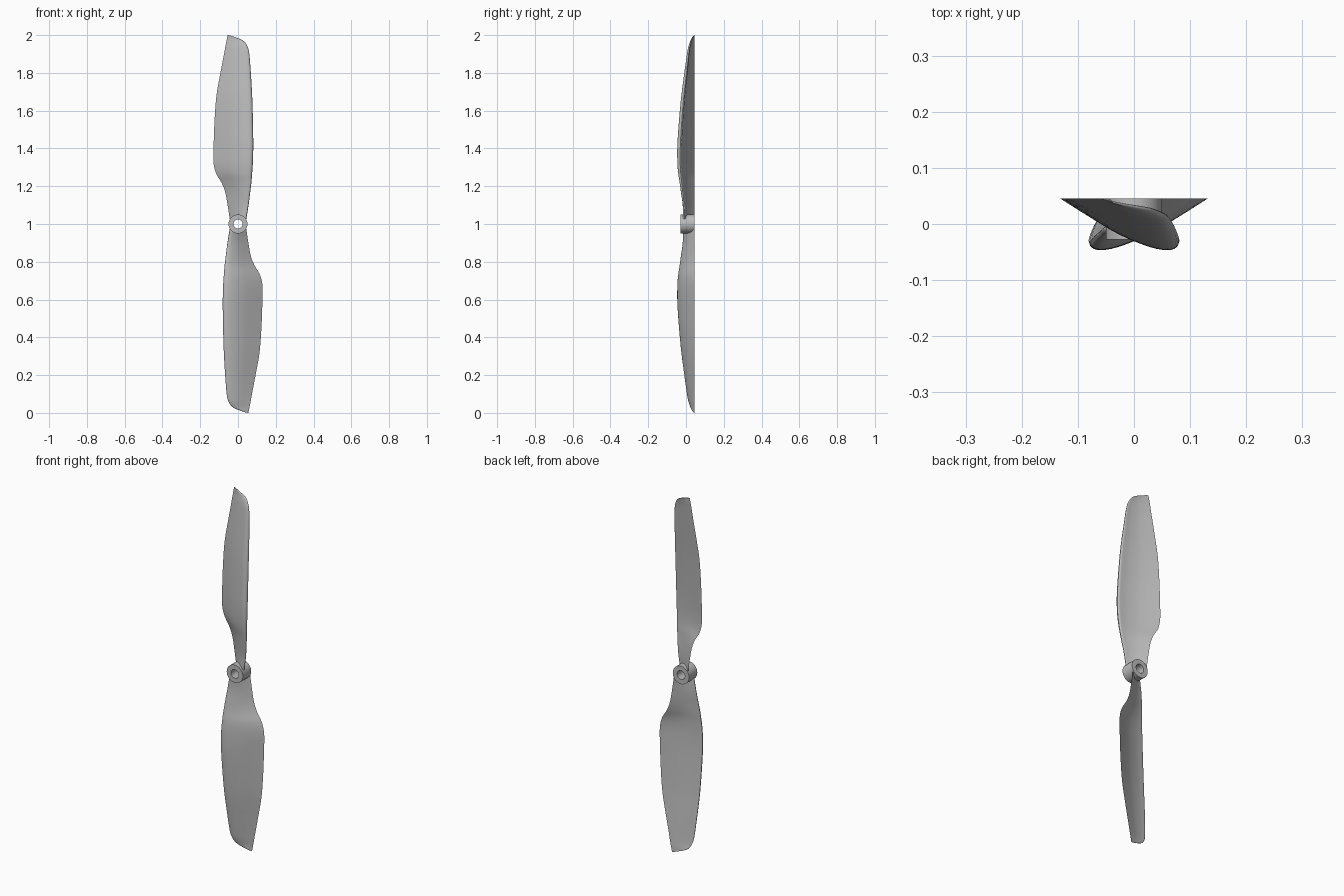
import bpy, bmesh, math
from mathutils import Vector, Matrix

cube = bpy.data.objects.get("Cube")
if cube:
    bpy.data.objects.remove(cube)

grey = bpy.data.materials.new("plain grey")
grey.use_nodes = True
grey.diffuse_color = (0.5, 0.5, 0.5, 1)
grey.node_tree.nodes["Principled BSDF"].inputs["Base Color"].default_value = (0.5, 0.5, 0.5, 1)

BACK = 0.045  # plane of the trailing edge and the hub back


def finish(bm, name, matrix, angle):
    """Turn a bmesh into a placed, smooth-shaded grey object."""
    bmesh.ops.recalc_face_normals(bm, faces=bm.faces)
    mesh = bpy.data.meshes.new(name)
    bm.to_mesh(mesh)
    bm.free()
    mesh.materials.append(grey)
    obj = bpy.data.objects.new(name, mesh)
    bpy.context.collection.objects.link(obj)
    obj.matrix_world = matrix
    bpy.ops.object.select_all(action="DESELECT")
    obj.select_set(True)
    bpy.context.view_layer.objects.active = obj
    bpy.ops.object.shade_smooth_by_angle(angle=math.radians(angle))
    return obj


def smooth_path(rows, steps):
    """Catmull-Rom interpolation through rows of numbers."""
    pts = [Vector(r) for r in rows]
    out = []
    for i in range(len(pts) - 1):
        a, b, c = pts[max(i - 1, 0)], pts[i], pts[i + 1]
        d = pts[min(i + 2, len(pts) - 1)]
        for s in range(steps):
            t = s / steps
            out.append(b + (c - a) * (t / 2)
                       + (a * 2 - b * 5 + c * 4 - d) * (t * t / 2)
                       + (b * 3 - a - c * 3 + d) * (t ** 3 / 2))
    return out + [pts[-1]]


# Aerofoil: (chord fraction from trailing edge, bulge), front then back
front = [(0, 0), (.25, -.5), (.5, -.92), (.75, -1), (.9, -.8), (.975, -.45), (1, 0)]
back = [(1, 0), (.97, .15), (.9, .06), (.75, -.15), (.5, -.3), (.25, -.2), (0, 0)]
aerofoil = smooth_path(front, 3)[:-1] + smooth_path(back, 3)[:-1]

# Blade stations: height above hub, trailing x, leading x, leading y, bulge
stations = [
    (.026, -.044, .044, -.008, .016),
    (.1, -.055, .056, -.01, .016),
    (.17, -.068, .065, -.018, .019),
    (.22, -.088, .071, -.023, .022),
    (.27, -.117, .075, -.028, .026),
    (.33, -.13, .079, -.031, .028),
    (.42, -.129, .081, -.03, .029),
    (.55, -.124, .079, -.022, .027),
    (.68, -.114, .075, -.011, .024),
    (.8, -.093, .068, .003, .02),
    (.9, -.074, .06, .014, .015),
    (.94, -.067, .05, .02, .012),
    (.97, -.061, .028, .028, .008),
    (.99, -.057, -.018, .036, .004),
    (1, -.055, -.05, .043, .001),
]


def make_blade(name, turn):
    bm = bmesh.new()
    rings = []
    for z, xt, xl, yl, bulge in smooth_path(stations, 4):
        rings.append([bm.verts.new((xt + (xl - xt) * t,
                                    BACK + (yl - BACK) * t + bulge * b, z))
                      for t, b in aerofoil])
    n = len(aerofoil)
    for lower, upper in zip(rings, rings[1:]):
        for i in range(n):
            j = (i + 1) % n
            bm.faces.new((lower[i], lower[j], upper[j], upper[i]))
    bm.faces.new(rings[0])
    bm.faces.new(rings[-1])
    place = Matrix.Translation((0, 0, 1)) @ Matrix.Rotation(turn, 4, "Y")
    return finish(bm, name, place, 50)


make_blade("upper_blade", 0)
make_blade("lower_blade", math.pi)

# Hub: a tube with a through hole, turned about the y axis
bm = bmesh.new()
profile = [(.024, -.028), (.05, -.028), (.05, BACK), (.024, BACK)]
sides = 48
rings = [[bm.verts.new((r * math.cos(a), y, r * math.sin(a))) for r, y in profile]
         for a in (math.tau * k / sides for k in range(sides))]
for k in range(sides):
    p, q = rings[k], rings[(k + 1) % sides]
    for i in range(len(profile)):
        j = (i + 1) % len(profile)
        bm.faces.new((p[i], p[j], q[j], q[i]))
finish(bm, "hub", Matrix.Translation((0, 0, 1)), 30)
